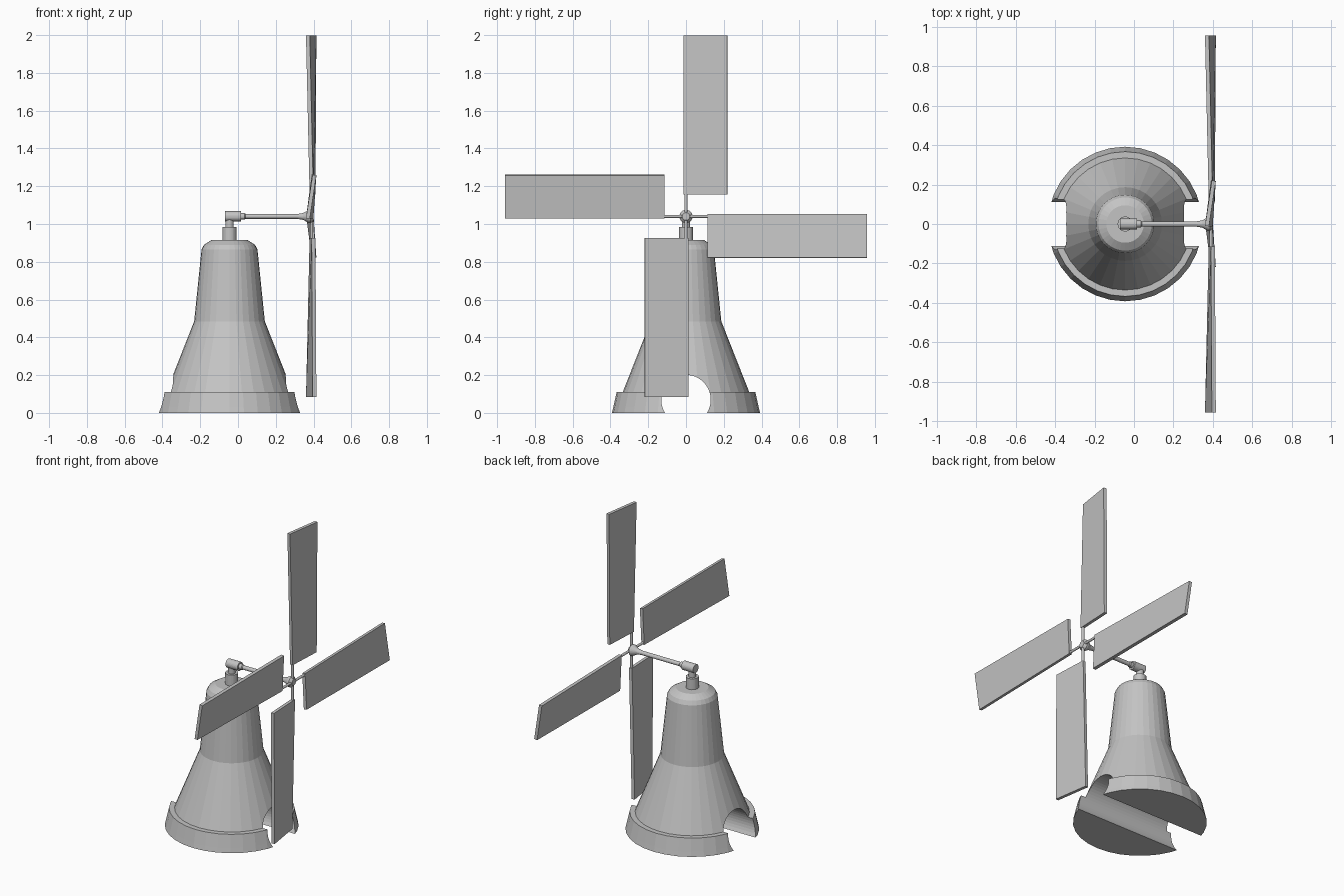
import bpy, bmesh, math
from mathutils import Matrix, Vector

cube = bpy.data.objects.get("Cube")
if cube:
    bpy.data.objects.remove(cube, do_unlink=True)

grey = bpy.data.materials.new("plain grey")
grey.use_nodes = True
GREY = (0.55, 0.55, 0.55, 1)
grey.diffuse_color = GREY
grey.node_tree.nodes["Principled BSDF"].inputs["Base Color"].default_value = GREY

TOWER_X = -0.045
HUB = Vector((0.39, 0, 1.04))
ALONG_X = Matrix.Rotation(math.pi / 2, 4, 'Y')


def make_object(name, bm):
    bmesh.ops.recalc_face_normals(bm, faces=bm.faces)
    mesh = bpy.data.meshes.new(name)
    bm.to_mesh(mesh)
    bm.free()
    mesh.materials.append(grey)
    ob = bpy.data.objects.new(name, mesh)
    bpy.context.collection.objects.link(ob)
    return ob


def lathe(name, profile, matrix, sides=32):
    """Closed solid turned from (radius, height) pairs around local z."""
    bm = bmesh.new()
    rings = []
    for r, h in profile:
        angles = [2 * math.pi * i / sides for i in range(sides)]
        rings.append([bm.verts.new((r * math.cos(a), r * math.sin(a), h)) for a in angles])
    for low, high in zip(rings, rings[1:]):
        for i in range(sides):
            j = (i + 1) % sides
            bm.faces.new((low[i], low[j], high[j], high[i]))
    bm.faces.new(rings[0][::-1])
    bm.faces.new(rings[-1])
    bm.transform(matrix)
    return make_object(name, bm)


# Bell-shaped tower with a stepped base
at_tower = Matrix.Translation((TOWER_X, 0, 0))
tower = lathe("tower", [(0.392, 0), (0.385, 0.03), (0.367, 0.11), (0.335, 0.11),
                        (0.187, 0.485), (0.148, 0.865), (0.135, 0.89), (0.095, 0.915)], at_tower)

# Round-topped passage through the base
tunnel = lathe("tunnel_cutter", [(0.131, -0.6), (0.131, 0.6)],
               Matrix.Translation((TOWER_X, 0, 0.07)) @ ALONG_X, 48)
tunnel.hide_render = True
cut = tower.modifiers.new("passage", 'BOOLEAN')
cut.operation = 'DIFFERENCE'
cut.solver = 'EXACT'
cut.object = tunnel
bpy.context.view_layer.objects.active = tower
tower.select_set(True)
bpy.ops.object.modifier_apply(modifier=cut.name)
bpy.data.objects.remove(tunnel, do_unlink=True)

# Pivot post on top of the tower
lathe("pivot_post", [(0.038, 0.91), (0.038, 0.985), (0.022, 0.985), (0.022, 1.04)], at_tower, 24)

# Axle with bearing sleeve at one end and flared hub at the other
lathe("axle", [(0.028, -0.07), (0.028, 0.015), (0.017, 0.015), (0.017, 0.035), (0.013, 0.04),
               (0.013, 0.315), (0.018, 0.345), (0.035, 0.375), (0.035, 0.385), (0.02, 0.4)],
      Matrix.Translation((0, 0, HUB.z)) @ ALONG_X, 24)


def add_sail(index):
    """Spoke and twisted sail, modelled pointing up and turned about the hub."""
    turn = Matrix.Translation(HUB) @ Matrix.Rotation(index * math.pi / 2, 4, 'X')
    lathe(f"spoke_{index + 1}", [(0.008, 0), (0.008, 0.13)], turn, 12)
    bm = bmesh.new()
    loops = []
    # Leading and trailing offsets at root and tip
    for z, lead, trail in ((0.115, -0.001, 0.01), (0.957, -0.02, 0.015)):
        corners = ((lead - 0.01, -0.01), (lead + 0.01, -0.012),
                   (trail + 0.01, 0.218), (trail - 0.01, 0.221))
        loops.append([bm.verts.new((x, y, z)) for x, y in corners])
    root, tip = loops
    for i in range(4):
        j = (i + 1) % 4
        bm.faces.new((root[i], root[j], tip[j], tip[i]))
    bm.faces.new(root[::-1])
    bm.faces.new(tip)
    bm.transform(turn)
    make_object(f"sail_{index + 1}", bm)


for i in range(4):
    add_sail(i)
